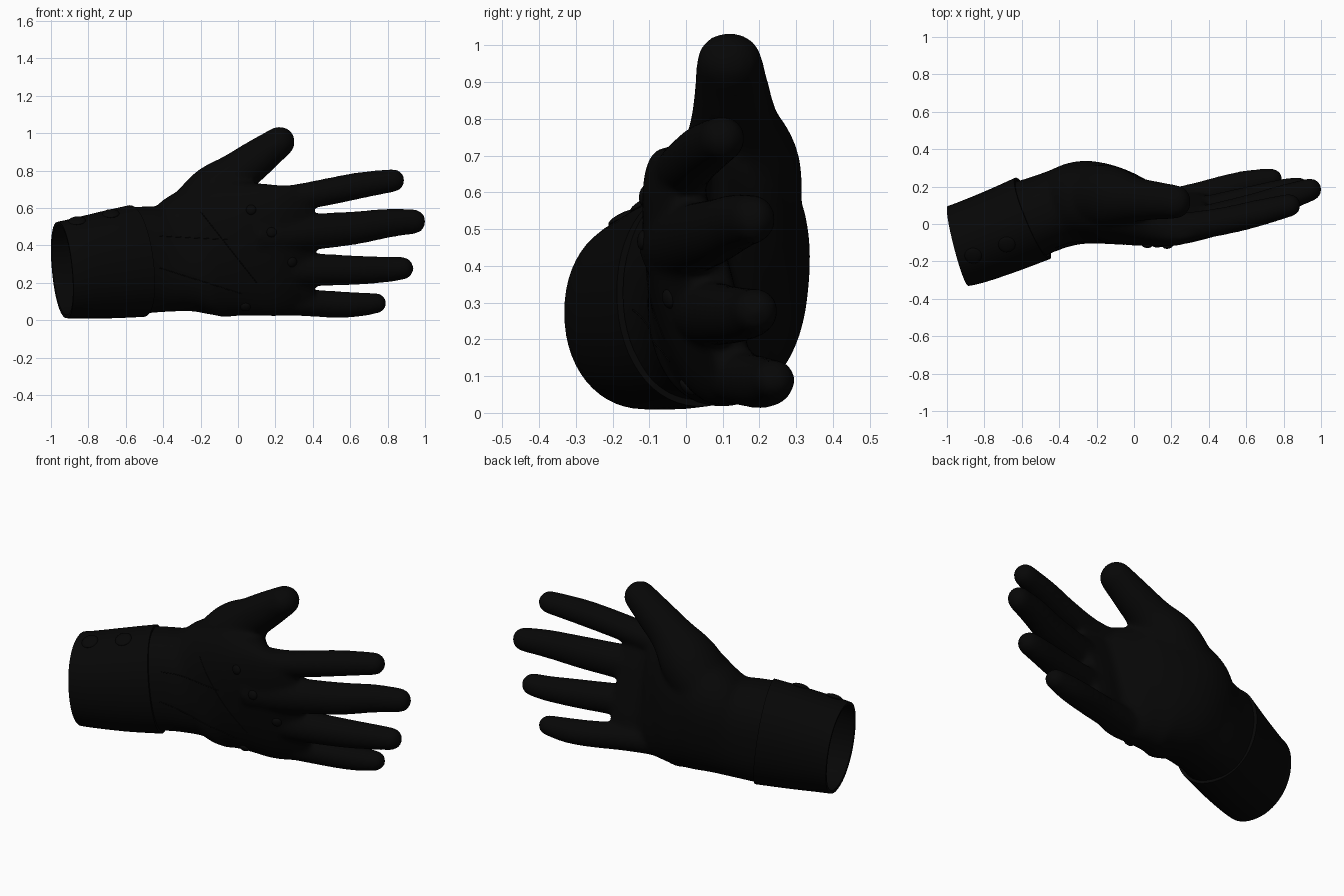
import bpy, bmesh, math
from mathutils import Vector

if "Cube" in bpy.data.objects:
    bpy.data.objects.remove(bpy.data.objects["Cube"])

black = bpy.data.materials.new("black leather")
black.diffuse_color = (0.002, 0.002, 0.002, 1)
black.use_nodes = True
black.node_tree.nodes["Principled BSDF"].inputs["Base Color"].default_value = black.diffuse_color


def add_object(name, bm):
    bmesh.ops.recalc_face_normals(bm, faces=bm.faces)
    me = bpy.data.meshes.new(name)
    bm.to_mesh(me)
    bm.free()
    ob = bpy.data.objects.new(name, me)
    bpy.context.collection.objects.link(ob)
    me.materials.append(black)
    return ob


def spline(pts, steps=5):
    """Smooth interpolation through station tuples."""
    out = []
    for i in range(len(pts) - 1):
        p0, p1, p2, p3 = (pts[max(0, min(len(pts) - 1, i + k))] for k in (-1, 0, 1, 2))
        for s in range(steps):
            t = s / steps
            out.append([0.5 * (2 * b + (c - a) * t + (2 * a - 5 * b + 4 * c - d) * t * t
                               + (3 * b - a - 3 * c + d) * t ** 3)
                        for a, b, c, d in zip(p0, p1, p2, p3)])
    return out + [list(pts[-1])]


def loft(bm, stations, power=2.0, round_tip=False, caps=True, n=40):
    """Stations: x, y, z, half depth, half height, lean of the section."""
    st = spline(stations)
    pos = [Vector(s[:3]) for s in st]
    rings = []
    for i, s in enumerate(st):
        t = (pos[min(i + 1, len(st) - 1)] - pos[max(i - 1, 0)]).normalized()
        rings.append((pos[i], t, s[3], s[4], s[5]))
    if round_tip:
        p, t, a, b, lean = rings[-1]
        for k in range(1, 7):
            q = k / 6.3 * math.pi / 2
            rings.append((p + t * b * math.sin(q), t, a * math.cos(q), b * math.cos(q), lean))
    loops = []
    for p, t, a, b, lean in rings:
        u = Vector((0, 1, 0))
        u = (u - t * u.dot(t)).normalized()
        v = t.cross(u)
        loop = []
        for k in range(n):
            c, s = math.cos(k * math.tau / n), math.sin(k * math.tau / n)
            c = math.copysign(abs(c) ** (2 / power), c)
            s = math.copysign(abs(s) ** (2 / power), s)
            co = p + u * a * c + v * b * s
            co.y += lean * (p.z - co.z)
            loop.append(bm.verts.new(co))
        loops.append(loop)
    for l1, l2 in zip(loops, loops[1:]):
        for k in range(n):
            bm.faces.new((l1[k], l1[(k + 1) % n], l2[(k + 1) % n], l2[k]))
    if caps:
        bm.faces.new(loops[0])
        bm.faces.new(loops[-1])


def apply_all(ob):
    bpy.context.view_layer.objects.active = ob
    for o in bpy.context.selected_objects:
        o.select_set(False)
    ob.select_set(True)
    for m in list(ob.modifiers):
        bpy.ops.object.modifier_apply(modifier=m.name)
    bpy.ops.object.shade_smooth_by_angle(angle=math.radians(45))


# Palm and wrist
bm = bmesh.new()
loft(bm, [(-.64, -.008, .308, .224, .288, 0), (-.5, .048, .322, .209, .286, 0),
          (-.38, .088, .33, .209, .287, -.04), (-.25, .116, .362, .22, .335, -.07),
          (-.1, .095, .387, .205, .374, 0), (.05, .055, .38, .168, .357, .12),
          (.2, .02, .372, .112, .352, .2), (.32, .045, .37, .085, .345, .26),
          (.4, .065, .37, .06, .32, .26)], power=2.35)

# Fingers and thumb, from base to centre of the rounded tip
FINGERS = [
    [(.1, -.015, .62, .085, .09, 0), (.3, -.012, .652, .078, .073, 0), (.5, .02, .69, .074, .073, 0),
     (.65, .055, .72, .072, .071, 0), (.83, .10, .747, .062, .062, 0)],
    [(.1, -.03, .45, .1, .1, 0), (.3, -.008, .465, .092, .1, 0), (.6, .07, .49, .083, .09, 0),
     (.8, .137, .518, .073, .078, 0), (.938, .182, .527, .062, .067, 0)],
    [(.1, .03, .27, .09, .09, 0), (.35, .06, .27, .085, .089, 0), (.6, .12, .267, .078, .08, 0),
     (.78, .17, .27, .068, .07, 0), (.878, .19, .277, .062, .062, 0)],
    [(.05, .08, .11, .085, .08, 0), (.3, .135, .097, .078, .074, 0), (.5, .19, .085, .075, .072, 0),
     (.63, .221, .083, .07, .067, 0), (.74, .24, .09, .057, .055, 0)],
    [(-.3, .14, .46, .17, .16, 0), (-.13, .145, .665, .168, .16, 0), (0, .132, .785, .122, .118, 0),
     (.12, .125, .877, .102, .1, 0), (.222, .118, .953, .09, .083, 0)],
]
for f in FINGERS:
    loft(bm, f, round_tip=True)

# Fuse into one soft skin
hand = add_object("glove_hand", bm)
m = hand.modifiers.new("fuse", 'REMESH')
m.mode, m.voxel_size = 'VOXEL', 0.014
m = hand.modifiers.new("soften", 'SMOOTH')
m.factor, m.iterations = 0.5, 12
apply_all(hand)

# Open the wrist end so that the glove is hollow behind the cuff
bm = bmesh.new()
bm.from_mesh(hand.data)
axis = Vector((.94, .34, 0)).normalized()
bmesh.ops.bisect_plane(bm, geom=bm.verts[:] + bm.edges[:] + bm.faces[:],
                       plane_co=(-.59, .012, .31), plane_no=axis, clear_inner=True)
bm.to_mesh(hand.data)
bm.free()

# Open cuff around the wrist
bm = bmesh.new()
loft(bm, [(-.94, -.117, .268, .221, .259, 0), (-.86, -.0945, .276, .226, .268, 0),
          (-.7, -.035, .295, .231, .287, 0), (-.542, .03, .316, .236, .301, 0)],
     power=2.12, caps=False, n=56)
cuff = add_object("cuff", bm)
m = cuff.modifiers.new("thickness", 'SOLIDIFY')
m.thickness, m.offset = 0.018, -1
apply_all(cuff)


def stud(name, target, origin, direction, radius, height):
    """Low domed button seated on a surface."""
    hit, loc, nor, _ = target.ray_cast(Vector(origin), Vector(direction))
    if not hit:
        return
    bm = bmesh.new()
    bmesh.ops.create_uvsphere(bm, u_segments=20, v_segments=10, radius=1)
    for v in bm.verts:
        v.co = Vector((v.co.x * radius, v.co.y * radius, v.co.z * height))
    ob = add_object(name, bm)
    ob.location = loc
    ob.rotation_euler = nor.to_track_quat('Z', 'Y').to_euler()
    apply_all(ob)


# Studs on the back of the hand and buttons on top of the cuff
for i, (x, z) in enumerate([(.07, .59), (.18, .47), (.29, .31), (.04, .07)]):
    stud(f"knuckle_stud_{i + 1}", hand, (x, -1, z), (0, 1, 0), .027, .014)
for i, (x, y) in enumerate([(-.86, -.17), (-.68, -.11)]):
    stud(f"cuff_button_{i + 1}", cuff, (x, y, 2), (0, 0, -1), .046, .014)


def seam(name, a, b, steps=30):
    """Thin raised seam laid on the back of the hand."""
    cu = bpy.data.curves.new(name, 'CURVE')
    cu.dimensions, cu.bevel_depth, cu.bevel_resolution = '3D', 0.0025, 1
    pts = []
    for k in range(steps + 1):
        p = Vector(a).lerp(Vector(b), k / steps)
        hit, loc, _, _ = hand.ray_cast(Vector((p.x, -1, p.y)), Vector((0, 1, 0)))
        if hit:
            pts.append(loc)
    sp = cu.splines.new('POLY')
    sp.points.add(len(pts) - 1)
    for q, loc in zip(sp.points, pts):
        q.co = (*loc, 1)
    cu.materials.append(black)
    bpy.context.collection.objects.link(bpy.data.objects.new(name, cu))


# Seams on the back of the hand
seam("upper_seam", (-.42, .45), (-.05, .43))
seam("diagonal_seam", (-.2, .58), (.1, .2))
seam("lower_seam", (-.42, .28), (.02, .14))
